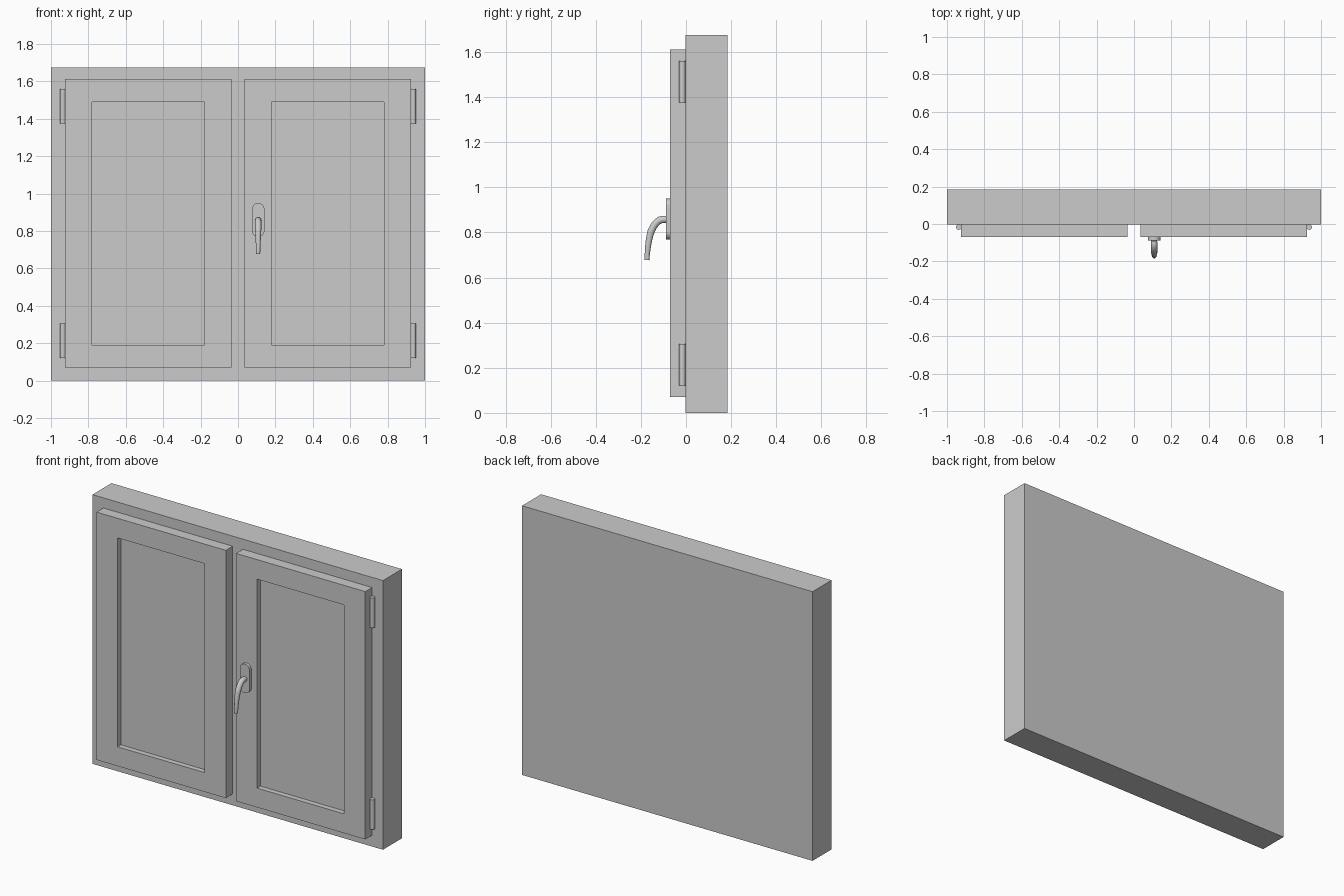
import bpy, bmesh, math
from mathutils import Matrix, Vector

if "Cube" in bpy.data.objects:
    bpy.data.objects.remove(bpy.data.objects["Cube"])


def finish(name, bm, smooth=False):
    bmesh.ops.recalc_face_normals(bm, faces=bm.faces)
    me = bpy.data.meshes.new(name)
    bm.to_mesh(me)
    bm.free()
    ob = bpy.data.objects.new(name, me)
    bpy.context.collection.objects.link(ob)
    if smooth:
        bpy.ops.object.select_all(action='DESELECT')
        ob.select_set(True)
        bpy.context.view_layer.objects.active = ob
        bpy.ops.object.shade_smooth_by_angle(angle=math.radians(35))
    return ob


def box_bm(lo, hi):
    lo, hi = Vector(lo), Vector(hi)
    bm = bmesh.new()
    mat = Matrix.Translation((lo + hi) / 2) @ Matrix.Diagonal((*(hi - lo), 1))
    bmesh.ops.create_cube(bm, size=1, matrix=mat)
    return bm


# Outer frame: solid surround with flush back
finish("window_frame", box_bm((-1, -0.003, 0), (1, 0.184, 1.675)))


# Sash: slab with a recessed glass panel
def sash(name, cx):
    bm = box_bm((cx - 0.445, -0.07, 0.07), (cx + 0.445, -0.003, 1.612))
    bm.normal_update()
    front = min(bm.faces, key=lambda f: f.calc_center_median().y)

    def inset_to_pane():
        bmesh.ops.inset_region(bm, faces=[front], thickness=0.1)
        for v in front.verts:
            v.co.x = cx + math.copysign(0.30, v.co.x - cx)
            v.co.z = 1.49 if v.co.z > 0.8 else 0.19

    inset_to_pane()
    bmesh.ops.inset_region(bm, faces=[front], thickness=0.0)
    for v in front.verts:
        v.co.y = -0.037
    finish(name, bm)


# Hinge: upright pin beside the sash
def hinge(name, x, z):
    bm = bmesh.new()
    bmesh.ops.create_cone(bm, cap_ends=True, segments=24, radius1=0.0145,
                          radius2=0.0145, depth=0.185,
                          matrix=Matrix.Translation((x, -0.0165, z)))
    finish(name, bm, True)


for side, s in (("left", -1), ("right", 1)):
    sash(f"{side}_sash", s * 0.48)
    for level, z in (("lower", 0.213), ("upper", 1.468)):
        hinge(f"{side}_{level}_hinge", s * 0.937, z)

# Handle plate: rounded-end slab
HX, R = 0.108, 0.033
bm = bmesh.new()
ring = []
for cz, start in ((0.917, 0), (0.802, math.pi)):
    for i in range(17):
        a = start + math.pi * i / 16
        ring.append(bm.verts.new((HX + R * math.cos(a), -0.068, cz + R * math.sin(a))))
face = bm.faces.new(ring)
ext = bmesh.ops.extrude_face_region(bm, geom=[face])
bmesh.ops.translate(bm, vec=(0, -0.02, 0),
                    verts=[v for v in ext["geom"] if isinstance(v, bmesh.types.BMVert)])
finish("handle_plate", bm, True)

# Handle lever: tapered curved tube
cu = bpy.data.curves.new("handle_lever", 'CURVE')
cu.dimensions = '3D'
cu.bevel_depth = 0.0165
cu.bevel_resolution = 5
cu.use_fill_caps = True
sp = cu.splines.new('BEZIER')
sp.resolution_u = 14
# y, z, handle direction (dy, dz), radius factor
path = [(-0.085, 0.859, 0, 0, 0.95), (-0.105, 0.857, -0.018, 0, 1.0),
        (-0.154, 0.806, -0.011, -0.028, 1.0), (-0.173, 0.677, -0.001, -0.04, 0.64)]
sp.bezier_points.add(len(path) - 1)
for p, (y, z, dy, dz, r) in zip(sp.bezier_points, path):
    p.handle_left_type = p.handle_right_type = 'FREE'
    p.co = (HX, y, z)
    p.handle_left = (HX, y - dy, z - dz)
    p.handle_right = (HX, y + dy, z + dz)
    p.radius = r
lever = bpy.data.objects.new("handle_lever", cu)
bpy.context.collection.objects.link(lever)
bpy.ops.object.select_all(action='DESELECT')
lever.select_set(True)
bpy.context.view_layer.objects.active = lever
bpy.ops.object.convert(target='MESH')
bpy.ops.object.shade_smooth_by_angle(angle=math.radians(40))
